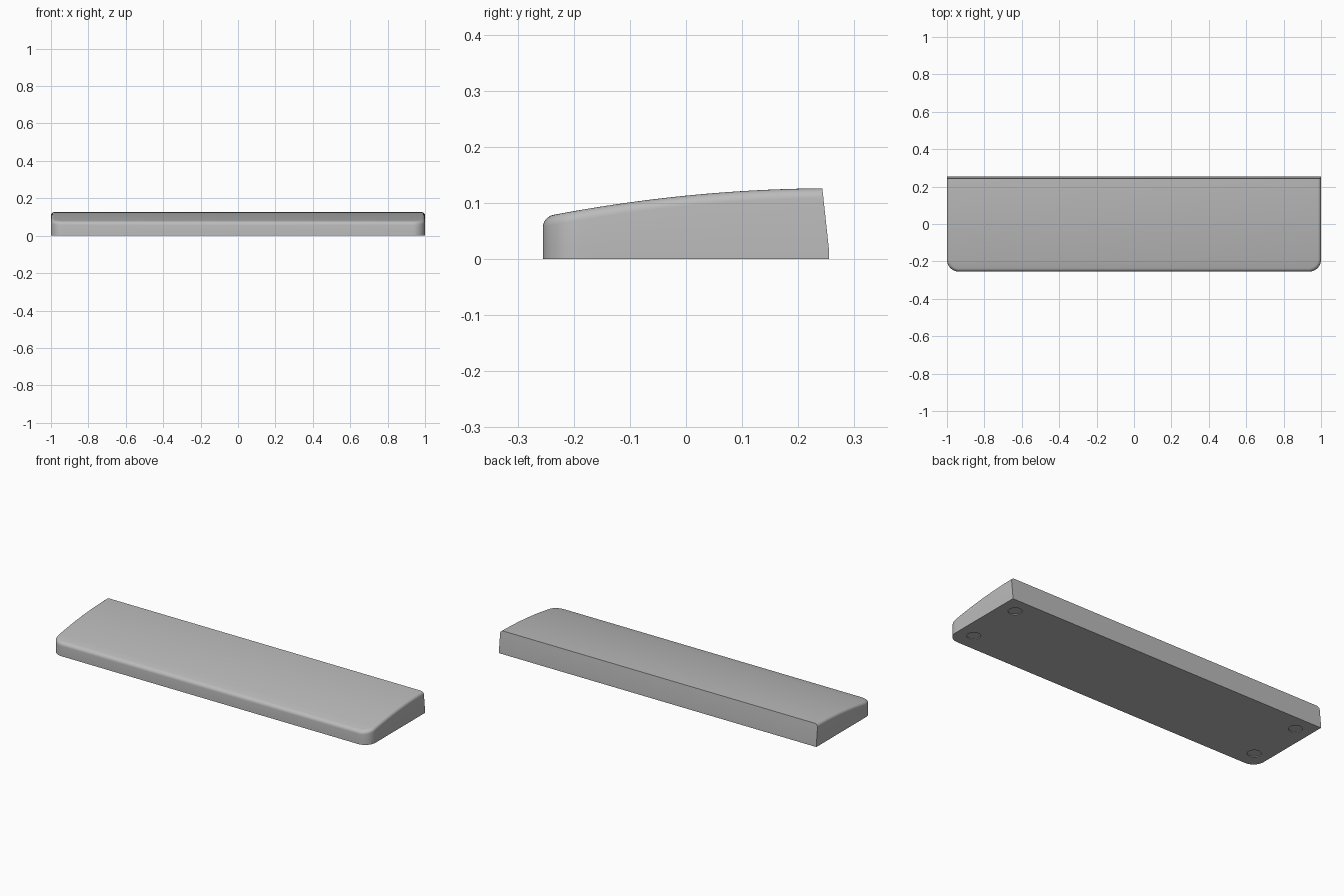
import bpy, bmesh
from math import sin, cos, pi

cube = bpy.data.objects.get("Cube")
if cube:
    bpy.data.objects.remove(cube, do_unlink=True)

HALF_LEN, FRONT, BACK_TOP, BACK_BASE = 1.0, -0.255, 0.243, 0.255
CORNER, FILLET = 0.065, 0.018
ARC_STEPS, SIDE_STEPS, FILLET_STEPS = 12, 20, 6


def top_height(y):
    """Gently crowned top surface."""
    return 0.113 + 0.1 * y - 0.19 * y * y


def back_y(z):
    """Back wall leans forward above a short upright foot."""
    t = max(0, z - 0.015) / (top_height(BACK_TOP) - 0.015)
    return BACK_BASE + (BACK_TOP - BACK_BASE) * t


def half_outline(inset, height):
    """Right half of the plan, from the front centre to the back corner."""
    cx, cy, r = HALF_LEN - CORNER, FRONT + CORNER, CORNER - inset
    pts = []
    for i in range(ARC_STEPS + 1):
        a = -pi / 2 + pi / 2 * i / ARC_STEPS
        pts.append((cx + r * cos(a), cy + r * sin(a)))
    end = back_y(height(BACK_TOP))
    for i in range(1, SIDE_STEPS + 1):
        pts.append((HALF_LEN - inset, cy + (end - cy) * i / SIDE_STEPS))
    return [(x, y, height(y)) for x, y in pts]


grey = bpy.data.materials.new("Grey plastic")
grey.use_nodes = True
colour = (0.5, 0.5, 0.5, 1)
grey.diffuse_color = colour
grey.node_tree.nodes["Principled BSDF"].inputs["Base Color"].default_value = colour

# Stacked outlines: base, wall, then the rounded upper rim
levels = [(0, lambda y: 0.0), (0, lambda y: 0.015)]
for k in range(FILLET_STEPS + 1):
    a = pi / 2 * k / FILLET_STEPS
    levels.append((FILLET * (1 - cos(a)),
                   lambda y, a=a: top_height(y) - FILLET * (1 - sin(a))))

bm = bmesh.new()
rings = []
for inset, height in levels:
    half = half_outline(inset, height)
    right = [bm.verts.new(p) for p in half]
    left = [bm.verts.new((-x, y, z)) for x, y, z in half]
    rings.append((left, right))

for (l0, r0), (l1, r1) in zip(rings, rings[1:]):
    lower, upper = l0[::-1] + r0, l1[::-1] + r1
    n = len(lower)
    for i in range(n):
        j = (i + 1) % n
        bm.faces.new((lower[i], lower[j], upper[j], upper[i]))

# Underside, and the top as strips from side to side
left, right = rings[0]
bm.faces.new(left[::-1] + right)
left, right = rings[-1]
for i in range(len(left) - 1):
    bm.faces.new((left[i], right[i], right[i + 1], left[i + 1]))
bmesh.ops.recalc_face_normals(bm, faces=bm.faces)

mesh = bpy.data.meshes.new("wrist_rest_body")
bm.to_mesh(mesh)
bm.free()
mesh.materials.append(grey)
body = bpy.data.objects.new("wrist_rest_body", mesh)
bpy.context.collection.objects.link(body)

# Shallow round foot recesses in the underside
for side, sx in (("left", 1), ("right", -1)):
    for end, y in (("front", -0.155), ("back", 0.165)):
        bpy.ops.mesh.primitive_cylinder_add(
            vertices=32, radius=0.035, depth=0.008, location=(sx * 0.91, y, 0))
        cutter = bpy.context.object
        cutter.name = f"{end}_{side}_foot_recess_cutter"
        cutter.data.materials.append(grey)
        cutter.hide_render = True
        cutter.hide_set(True)
        cut = body.modifiers.new(f"{end} {side} foot recess", "BOOLEAN")
        cut.operation, cut.solver, cut.object = "DIFFERENCE", "EXACT", cutter

bpy.ops.object.select_all(action="DESELECT")
body.select_set(True)
bpy.context.view_layer.objects.active = body
for m in list(body.modifiers):
    bpy.ops.object.modifier_apply(modifier=m.name)
for cutter in [o for o in bpy.data.objects if o.name.endswith("_cutter")]:
    bpy.data.objects.remove(cutter, do_unlink=True)
bpy.ops.object.shade_smooth_by_angle(angle=pi / 6)
